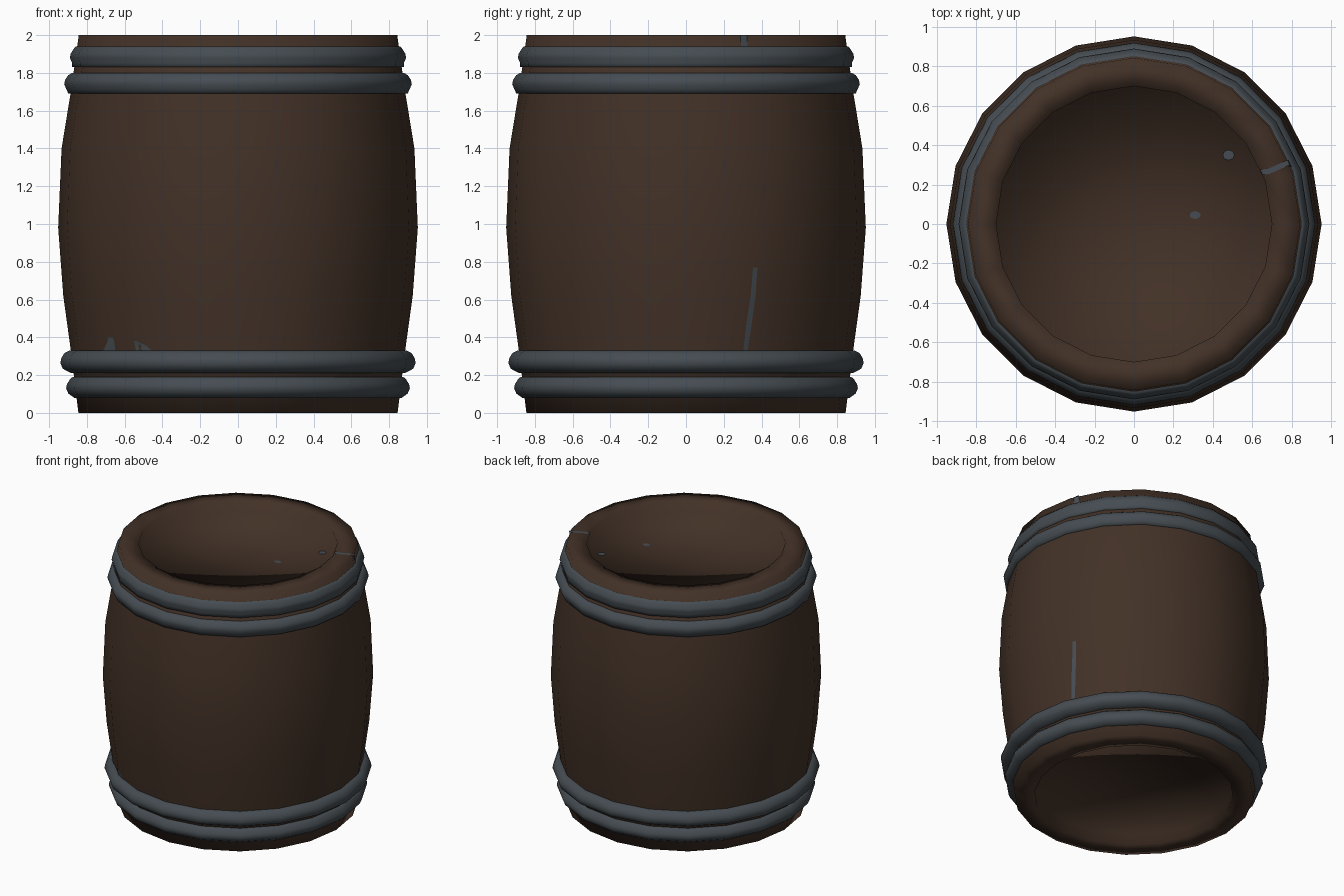
import bpy, math

if "Cube" in bpy.data.objects:
    bpy.data.objects.remove(bpy.data.objects["Cube"])

SIDES = 20


def material(name, rgb):
    m = bpy.data.materials.new(name)
    m.diffuse_color = (*rgb, 1.0)
    m.use_nodes = True
    m.node_tree.nodes["Principled BSDF"].inputs["Base Color"].default_value = m.diffuse_color
    return m


wood = material("dark brown wood", (0.055, 0.031, 0.020))
iron = material("slate grey iron", (0.060, 0.073, 0.084))


def make_object(name, verts, faces, mat, smooth=True):
    me = bpy.data.meshes.new(name)
    me.from_pydata(verts, [], faces)
    me.update()
    me.materials.append(mat)
    for p in me.polygons:
        p.use_smooth = smooth
    ob = bpy.data.objects.new(name, me)
    bpy.context.collection.objects.link(ob)
    return ob


def lathe(name, profile, mat, closed_loop=False):
    """Spin (r, z) points round z; r == 0 points become poles."""
    verts, rings, faces = [], [], []
    for r, z in profile:
        start = len(verts)
        if r == 0:
            verts.append((0, 0, z))
            rings.append([start] * SIDES)
        else:
            for i in range(SIDES):
                a = 2 * math.pi * i / SIDES
                verts.append((r * math.cos(a), r * math.sin(a), z))
            rings.append(list(range(start, start + SIDES)))
    pairs = list(zip(rings, rings[1:]))
    if closed_loop:
        pairs.append((rings[-1], rings[0]))
    for lo, hi in pairs:
        for i in range(SIDES):
            j = (i + 1) % SIDES
            f = [lo[i], lo[j], hi[j], hi[i]]
            faces.append(list(dict.fromkeys(f)))
    return make_object(name, verts, faces, mat)


# Barrel body: bulging staves, flat rims and a recessed head at both ends
STAVES = [(0.845, 0), (0.885, 0.33), (0.925, 0.62), (0.952, 0.98),
          (0.934, 1.4), (0.885, 1.7), (0.843, 2.0)]
BOTTOM = [(0, 0.08), (0.70, 0.08), (0.70, 0)]
TOP = [(0.70, 2.0), (0.70, 1.92), (0, 1.92)]
body = lathe("barrel_body", BOTTOM + STAVES + TOP, wood)


def hoop(name, z0, z1, r_low, r_high, r_out):
    """Iron band with a rounded outer face."""
    h = z1 - z0
    section = [(r_low - 0.03, z0), (r_low + 0.012, z0),
               (r_out - 0.012, z0 + 0.2 * h), (r_out, z0 + 0.45 * h),
               (r_out - 0.004, z0 + 0.65 * h), (r_out - 0.02, z0 + 0.88 * h),
               (r_high + 0.008, z1), (r_high - 0.03, z1)]
    lathe(name, section, iron, closed_loop=True)


hoop("hoop_bottom_outer", 0.08, 0.19, 0.855, 0.868, 0.910)
hoop("hoop_bottom_inner", 0.21, 0.33, 0.870, 0.885, 0.940)
hoop("hoop_top_inner", 1.69, 1.80, 0.886, 0.871, 0.920)
hoop("hoop_top_outer", 1.83, 1.94, 0.867, 0.852, 0.890)


# Thin grey scuffs laid on the staves and rim
def on_staves(angle, z):
    for (r0, z0), (r1, z1) in zip(STAVES, STAVES[1:]):
        if z0 <= z <= z1:
            r = r0 + (r1 - r0) * (z - z0) / (z1 - z0)
            break
    step = 2 * math.pi / SIDES
    off = angle % step - step / 2
    r = r * math.cos(step / 2) / math.cos(off) + 0.004
    return (r * math.cos(angle), r * math.sin(angle), z)


def stave_scuff(name, path):
    """path: (angle in degrees, z, half width in degrees)"""
    verts = []
    for a, z, w in path:
        verts += [on_staves(math.radians(a - w), z), on_staves(math.radians(a + w), z)]
    faces = [[2 * i, 2 * i + 1, 2 * i + 3, 2 * i + 2] for i in range(len(path) - 1)]
    make_object(name, verts, faces, iron)


stave_scuff("long_scuff", [(20.9, 0.33, 0.8), (21.6, 0.45, 1.0),
                           (22.7, 0.62, 0.9), (23.2, 0.77, 0.8)])
stave_scuff("rim_side_scuff", [(21.3, 1.93, 1.3), (21.3, 2.0, 1.3)])
stave_scuff("front_scuff_left", [(219.5, 0.33, 2.8), (220.5, 0.37, 1.8), (220.8, 0.40, 1.0)])
stave_scuff("front_scuff_right", [(235.5, 0.33, 3.0), (234.5, 0.355, 2.4), (232.5, 0.38, 0.7)])

make_object("rim_top_scuff",
            [(0.655, 0.25, 2.003), (0.69, 0.255, 2.003), (0.79, 0.30, 2.003),
             (0.78, 0.325, 2.003), (0.68, 0.28, 2.003), (0.64, 0.275, 2.003)],
            [(0, 1, 4, 5), (1, 2, 3, 4)], iron)


# Small spots on the top head
def spot(name, x, y, rx, ry, z=1.923):
    pts = [(x + rx * math.cos(t * math.pi / 4), y + ry * math.sin(t * math.pi / 4), z)
           for t in range(8)]
    make_object(name, pts, [list(range(8))], iron)


spot("head_spot_a", 0.48, 0.35, 0.03, 0.026)
spot("head_spot_b", 0.31, 0.045, 0.028, 0.02)
